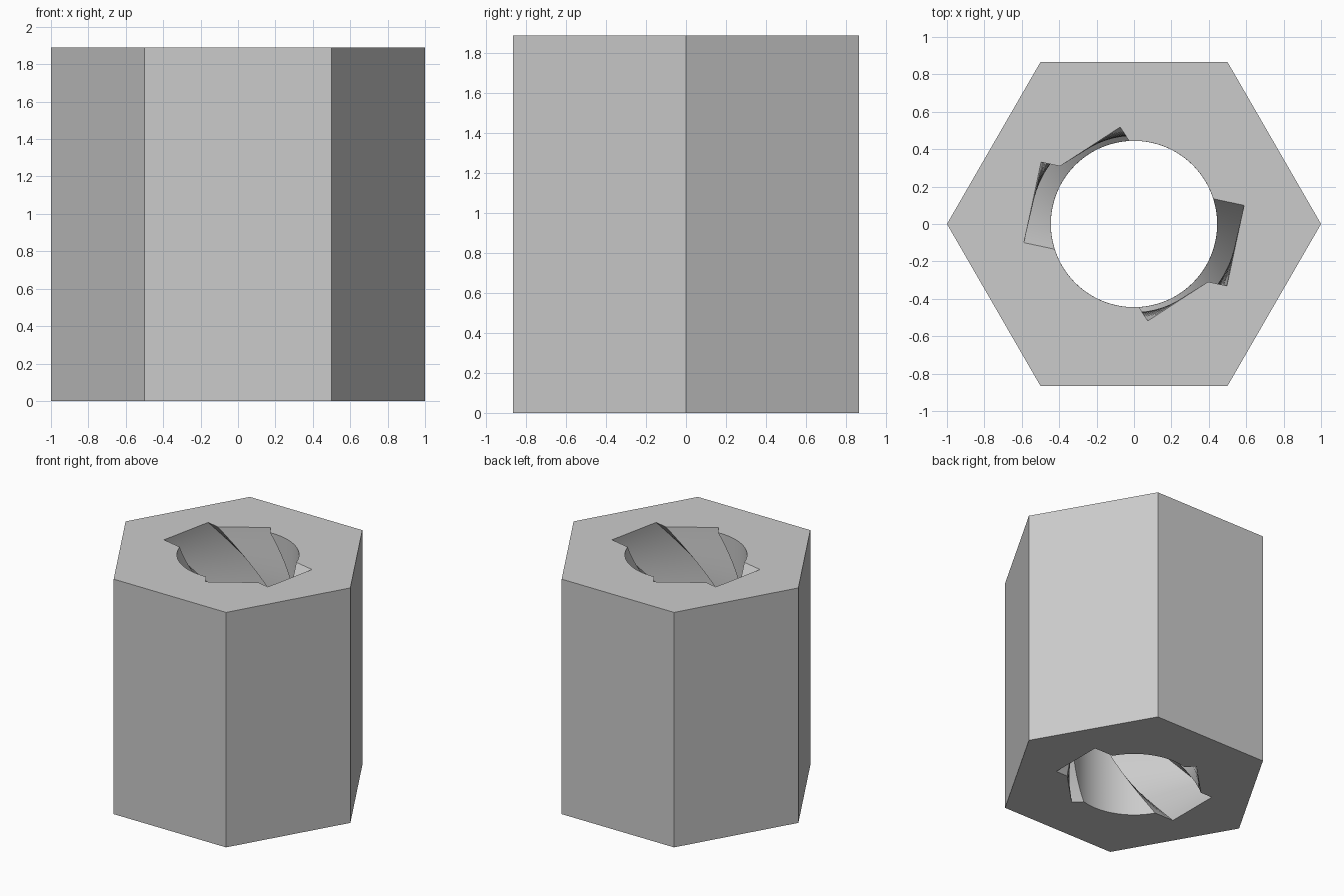
import bpy
import bmesh
from math import cos, sin, radians, sqrt, atan2
from mathutils import Matrix, Vector

cube = bpy.data.objects.get("Cube")
if cube:
    bpy.data.objects.remove(cube)

HEIGHT = 1.89
TWIST = radians(168)
BORE, HALF_WIDTH = 0.445, 0.22
LONG_REACH, SHORT_REACH = 0.555, 0.475
SHORT_ANGLE = radians(-45)
STEPS, ARC_STEPS = 72, 20


def bore_outline():
    """Round bore with two pairs of square keyways, as a closed outline."""
    half_angle = atan2(HALF_WIDTH, sqrt(BORE**2 - HALF_WIDTH**2))
    short = Matrix.Rotation(SHORT_ANGLE, 3, "Z")
    # where the long keyway's side meets the short keyway's floor
    meet_x = (SHORT_REACH - HALF_WIDTH * sin(-SHORT_ANGLE)) / cos(SHORT_ANGLE)
    half = [
        short @ Vector((SHORT_REACH, -HALF_WIDTH, 0)),
        Vector((meet_x, -HALF_WIDTH, 0)),
        Vector((LONG_REACH, -HALF_WIDTH, 0)),
        Vector((LONG_REACH, HALF_WIDTH, 0)),
    ]
    start = half_angle
    end = radians(180) + SHORT_ANGLE - half_angle
    for i in range(ARC_STEPS + 1):
        a = start + (end - start) * i / ARC_STEPS
        half.append(Vector((BORE * cos(a), BORE * sin(a), 0)))
    turn = Matrix.Rotation(radians(180), 3, "Z")
    return half + [turn @ p for p in half]


def loft(bm, rings):
    """Join successive rings of vertices with quads."""
    for low, high in zip(rings, rings[1:]):
        n = len(low)
        for i in range(n):
            j = (i + 1) % n
            bm.faces.new((low[i], low[j], high[j], high[i]))


def ring_edges(bm, ring):
    return [bm.edges.get((a, b)) for a, b in zip(ring, ring[1:] + ring[:1])]


bm = bmesh.new()

# Hexagonal outer wall
hexagon = [Vector((cos(radians(60 * i)), sin(radians(60 * i)), 0)) for i in range(6)]
outer = [[bm.verts.new(p + Vector((0, 0, z))) for p in hexagon] for z in (0, HEIGHT)]
loft(bm, outer)

# Twisted keyed bore
outline = bore_outline()
inner = []
for k in range(STEPS + 1):
    t = k / STEPS
    spin = Matrix.Rotation(TWIST * t, 3, "Z")
    inner.append([bm.verts.new(spin @ p + Vector((0, 0, HEIGHT * t))) for p in outline])
loft(bm, inner)

# End faces around the bore
for end, normal in ((0, (0, 0, -1)), (-1, (0, 0, 1))):
    edges = ring_edges(bm, outer[end]) + ring_edges(bm, inner[end])
    bmesh.ops.triangle_fill(bm, edges=edges, use_beauty=True, normal=normal)
bmesh.ops.recalc_face_normals(bm, faces=bm.faces)

mesh = bpy.data.meshes.new("hex_sleeve")
bm.to_mesh(mesh)
bm.free()
sleeve = bpy.data.objects.new("hex_sleeve", mesh)
bpy.context.collection.objects.link(sleeve)

# Plain grey material
grey = bpy.data.materials.new("plain_grey")
grey.use_nodes = True
grey.diffuse_color = (0.6, 0.6, 0.6, 1)
grey.node_tree.nodes["Principled BSDF"].inputs["Base Color"].default_value = (0.6, 0.6, 0.6, 1)
mesh.materials.append(grey)

bpy.ops.object.select_all(action="DESELECT")
sleeve.select_set(True)
bpy.context.view_layer.objects.active = sleeve
bpy.ops.object.shade_smooth_by_angle(angle=radians(25))
